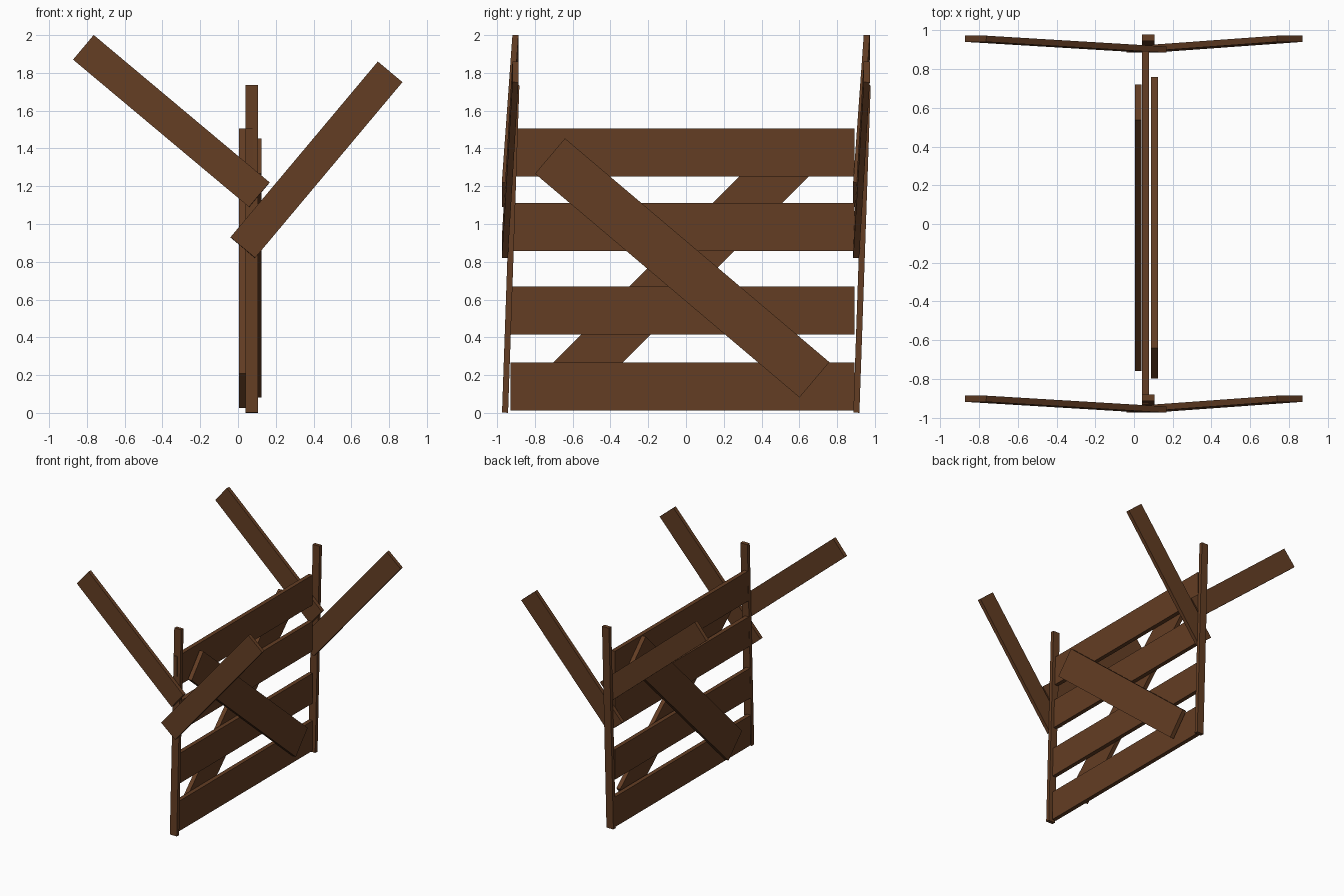
import bpy
from mathutils import Vector, Matrix

if "Cube" in bpy.data.objects:
    bpy.data.objects.remove(bpy.data.objects["Cube"])

wood = bpy.data.materials.new("brown wood")
wood.diffuse_color = (0.125, 0.047, 0.017, 1)
wood.use_nodes = True
wood.node_tree.nodes["Principled BSDF"].inputs["Base Color"].default_value = wood.diffuse_color


def board(name, start, end, width, thick, normal):
    """Box running from start to end; its thin side faces along normal."""
    p, q = Vector(start), Vector(end)
    d = q - p
    length = d.length
    d.normalize()
    n = Vector(normal)
    n = (n - d * n.dot(d)).normalized()
    w = n.cross(d)
    rot = Matrix((d, w, n)).transposed().to_4x4()
    bpy.ops.mesh.primitive_cube_add(size=1)
    ob = bpy.context.object
    ob.name = name
    ob.data.transform(Matrix.Translation((p + q) / 2) @ rot
                      @ Matrix.Diagonal((length, width, thick, 1)))
    ob.data.materials.append(wood)
    return ob


# Leaning end frames: a post with two splayed arms on its outer face
Y = (0, 1, 0)
for side, off in (("front", 0.0), ("back", 1.86)):
    board(side + "_post", (0.073, -0.958 + off, 0.001), (0.073, -0.898 + off, 1.735),
          0.065, 0.032, Y)
    board(side + "_left_arm", (0.113, -0.959 + off, 1.155), (-0.818, -0.903 + off, 1.935),
          0.17, 0.032, Y)
    board(side + "_right_arm", (0.025, -0.959 + off, 0.875), (0.805, -0.903 + off, 1.805),
          0.17, 0.032, Y)

# Horizontal rails between the posts
X = (1, 0, 0)
for i, z in enumerate((0.139, 0.542, 0.985, 1.378)):
    board(f"rail_{i + 1}", (0.06, -0.93, z), (0.06, 0.893, z), 0.255, 0.036, X)

# Crossed braces, one on each face of the rails
board("right_brace", (0.106, -0.72, 1.36), (0.106, 0.68, 0.175), 0.245, 0.036, X)
board("left_brace", (0.022, -0.668, 0.1175), (0.022, 0.628, 1.4125), 0.26, 0.036, X)
